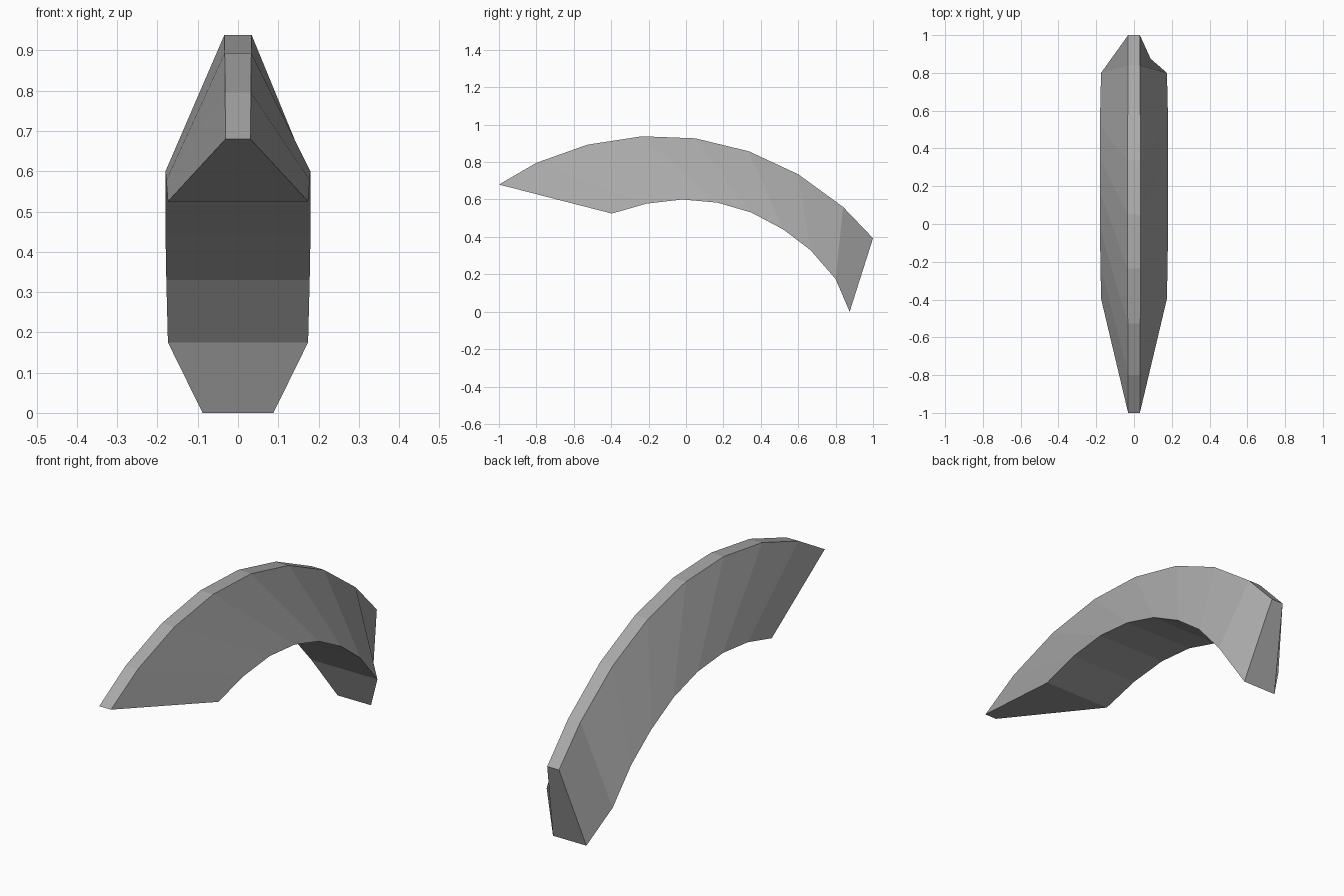
import bpy
import bmesh

cube = bpy.data.objects.get("Cube")
if cube:
    bpy.data.objects.remove(cube, do_unlink=True)

grey = bpy.data.materials.new("plain grey")
grey.use_nodes = True
colour = (0.4, 0.4, 0.4, 1.0)
grey.diffuse_color = colour
grey.node_tree.nodes["Principled BSDF"].inputs["Base Color"].default_value = colour

# Side profile of the arch as (y, z): narrow outer ridge and wide inner face
outer_ridge = [(-1, .68), (-.8, .796), (-.527, .893), (-.235, .938), (.05, .927),
               (.335, .858), (.6, .735), (.84, .56), (1, .393)]
inner_face = [(-.397, .525), (-.21, .578), (-.02, .6), (.17, .583), (.35, .53),
              (.52, .44), (.665, .33), (.8, .175), (.875, 0)]
ridge_width = [.031, .032, .033, .034, .034, .034, .033, .032, .031]
inner_width = [.174, .178, .18, .18, .18, .18, .178, .174, .088]


def loft(name, sections):
    """Join four-sided sections into a closed, flat-shaded solid."""
    bm = bmesh.new()
    rings = [[bm.verts.new(p) for p in section] for section in sections]
    for a, b in zip(rings, rings[1:]):
        for i in range(len(a)):
            j = (i + 1) % len(a)
            bm.faces.new((a[i], a[j], b[j], b[i]))
    bm.faces.new(rings[0])
    bm.faces.new(rings[-1])
    bmesh.ops.recalc_face_normals(bm, faces=bm.faces)
    mesh = bpy.data.meshes.new(name)
    bm.to_mesh(mesh)
    bm.free()
    mesh.materials.append(grey)
    obj = bpy.data.objects.new(name, mesh)
    bpy.context.collection.objects.link(obj)
    return obj


# Tapered curved body, one trapezoid section per profile step
sections = []
for (oy, oz), (iy, iz), ow, iw in zip(outer_ridge, inner_face, ridge_width, inner_width):
    sections.append([(-ow, oy, oz), (ow, oy, oz), (iw, iy, iz), (-iw, iy, iz)])
loft("curved_arch", sections)
